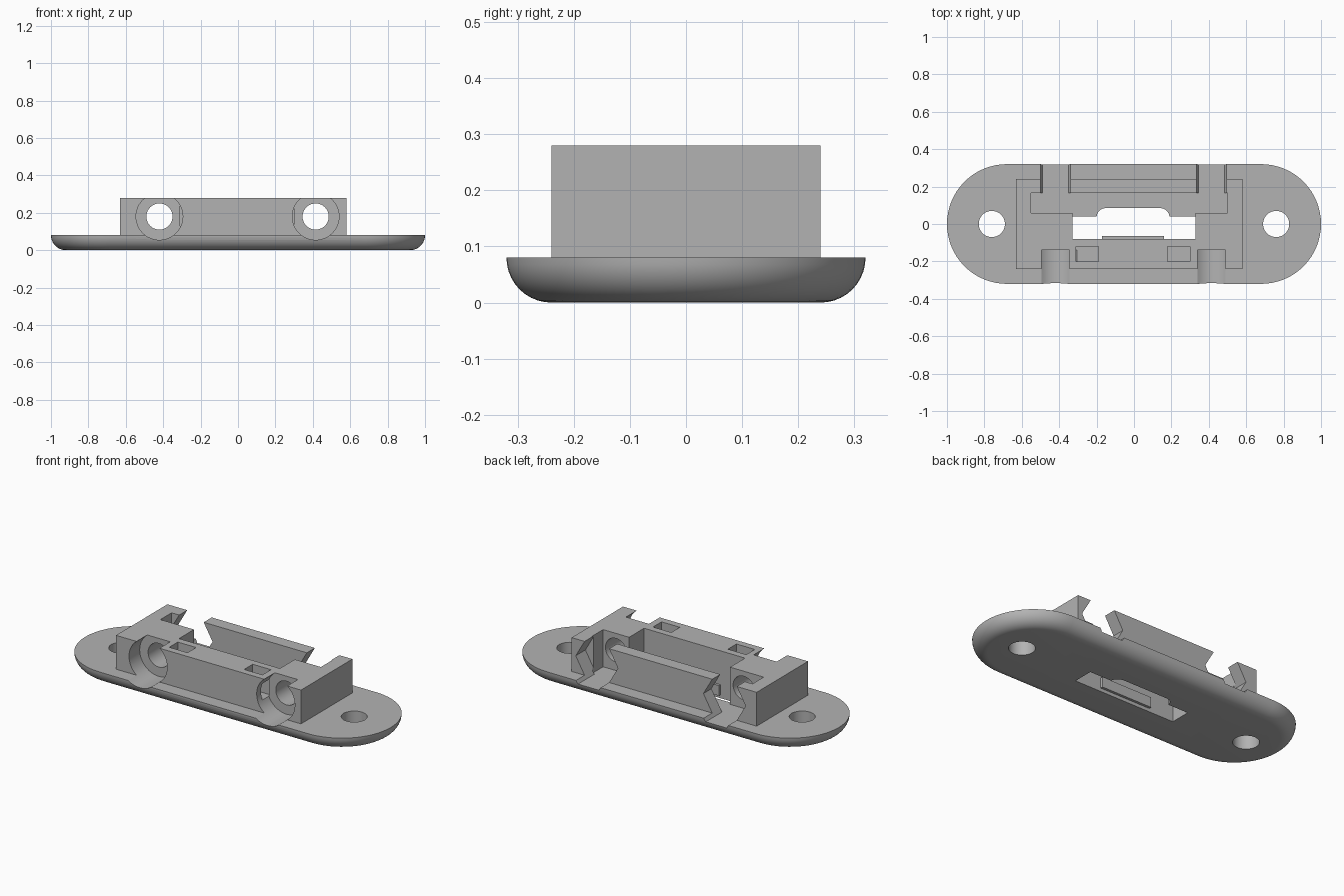
import bpy, bmesh
from math import sin, cos, pi

old = bpy.data.objects.get("Cube")
if old:
    bpy.data.objects.remove(old, do_unlink=True)

grey = bpy.data.materials.new("plain_grey")
grey.use_nodes = True
colour = (0.45, 0.45, 0.45, 1)
grey.diffuse_color = colour
grey.node_tree.nodes["Principled BSDF"].inputs["Base Color"].default_value = colour


def loft(name, rings):
    """Closed solid through a stack of equal-sized rings."""
    bm = bmesh.new()
    loops = [[bm.verts.new(p) for p in ring] for ring in rings]
    n = len(loops[0])
    for a, b in zip(loops, loops[1:]):
        for i in range(n):
            j = (i + 1) % n
            bm.faces.new((a[i], a[j], b[j], b[i]))
    bm.faces.new(loops[0])
    bm.faces.new(loops[-1])
    bmesh.ops.recalc_face_normals(bm, faces=bm.faces)
    mesh = bpy.data.meshes.new(name)
    bm.to_mesh(mesh)
    bm.free()
    mesh.materials.append(grey)
    obj = bpy.data.objects.new(name, mesh)
    bpy.context.collection.objects.link(obj)
    return obj


def box(name, x0, x1, y0, y1, z0, z1):
    corners = [(x0, y0), (x1, y0), (x1, y1), (x0, y1)]
    return loft(name, [[(x, y, z) for x, y in corners] for z in (z0, z1)])


def circle(cx, cy, r, n):
    return [(cx + r * cos(2 * pi * i / n), cy + r * sin(2 * pi * i / n)) for i in range(n)]


def bore_y(name, x, z, r, y0, y1, n=48):
    pts = circle(x, z, r, n)
    return loft(name, [[(px, y, pz) for px, pz in pts] for y in (y0, y1)])


def stadium(r, z, n=32):
    ring = []
    for side, start in ((1, -pi / 2), (-1, pi / 2)):
        for i in range(n + 1):
            a = start + pi * i / n
            ring.append((side * 0.68 + r * cos(a), r * sin(a), z))
    return ring


def combine(target, tool, operation):
    mod = target.modifiers.new(tool.name, "BOOLEAN")
    mod.operation = operation
    mod.solver = "EXACT"
    mod.object = tool
    bpy.context.view_layer.objects.active = target
    bpy.ops.object.modifier_apply(modifier=mod.name)
    bpy.data.objects.remove(tool, do_unlink=True)


# Rounded base plate and the raised housing
R, H = 0.32, 0.08
rings = [stadium(R - H + H * sin(t), H - H * cos(t)) for t in [pi / 2 * i / 10 for i in range(11)]]
body = loft("mounting_bracket", rings)
combine(body, box("housing", -0.63, 0.58, -0.24, 0.24, 0.04, 0.28), "UNION")

# Main pocket: long rear channel plus the central well
FLOOR = 0.06
cutters = [
    box("rear_channel", -0.55, 0.5, 0.06, 0.165, FLOOR, 0.4),
    box("central_well", -0.33, 0.33, -0.08, 0.12, FLOOR, 0.4),
    box("floor_opening", -0.33, 0.33, -0.08, 0.04, -0.1, 0.1),
]

# Rounded bulge at the back of the floor opening
bulge = [(-0.2, 0), (0.19, 0)]
for cx, start in ((0.14, 0), (-0.15, pi / 2)):
    bulge += [(cx + 0.05 * cos(start + pi / 2 * i / 8), 0.035 + 0.05 * sin(start + pi / 2 * i / 8)) for i in range(9)]
cutters.append(loft("opening_bulge", [[(x, y, z) for x, y in bulge] for z in (-0.1, 0.1)]))

# Vertical mounting holes
for x in (-0.76, 0.76):
    pts = circle(x, 0, 0.07, 48)
    cutters.append(loft("plate_hole", [[(px, py, z) for px, py in pts] for z in (-0.1, 0.2)]))

# Screw holes with front counterbores and rear hexagonal nut slots
for x in (-0.42, 0.415):
    cutters += [
        bore_y("screw_hole", x, 0.18, 0.07, -0.3, 0.1),
        bore_y("counterbore", x, 0.18, 0.125, -0.4, -0.14),
        bore_y("nut_slot", x, 0.18, 0.138, 0.15, 0.4, 6),
    ]

# Small slots in the front wall's top
for x0, x1 in ((-0.31, -0.19), (0.18, 0.3)):
    cutters.append(box("tie_slot", x0, x1, -0.2, -0.12, 0.13, 0.4))

for cutter in cutters:
    combine(body, cutter, "DIFFERENCE")

# Thin tab on the front wall of the opening
combine(body, box("tab", -0.17, 0.16, -0.1, -0.065, 0.02, 0.08), "UNION")

bpy.ops.object.select_all(action="DESELECT")
body.select_set(True)
bpy.context.view_layer.objects.active = body
bpy.ops.object.shade_smooth_by_angle(angle=0.5)
